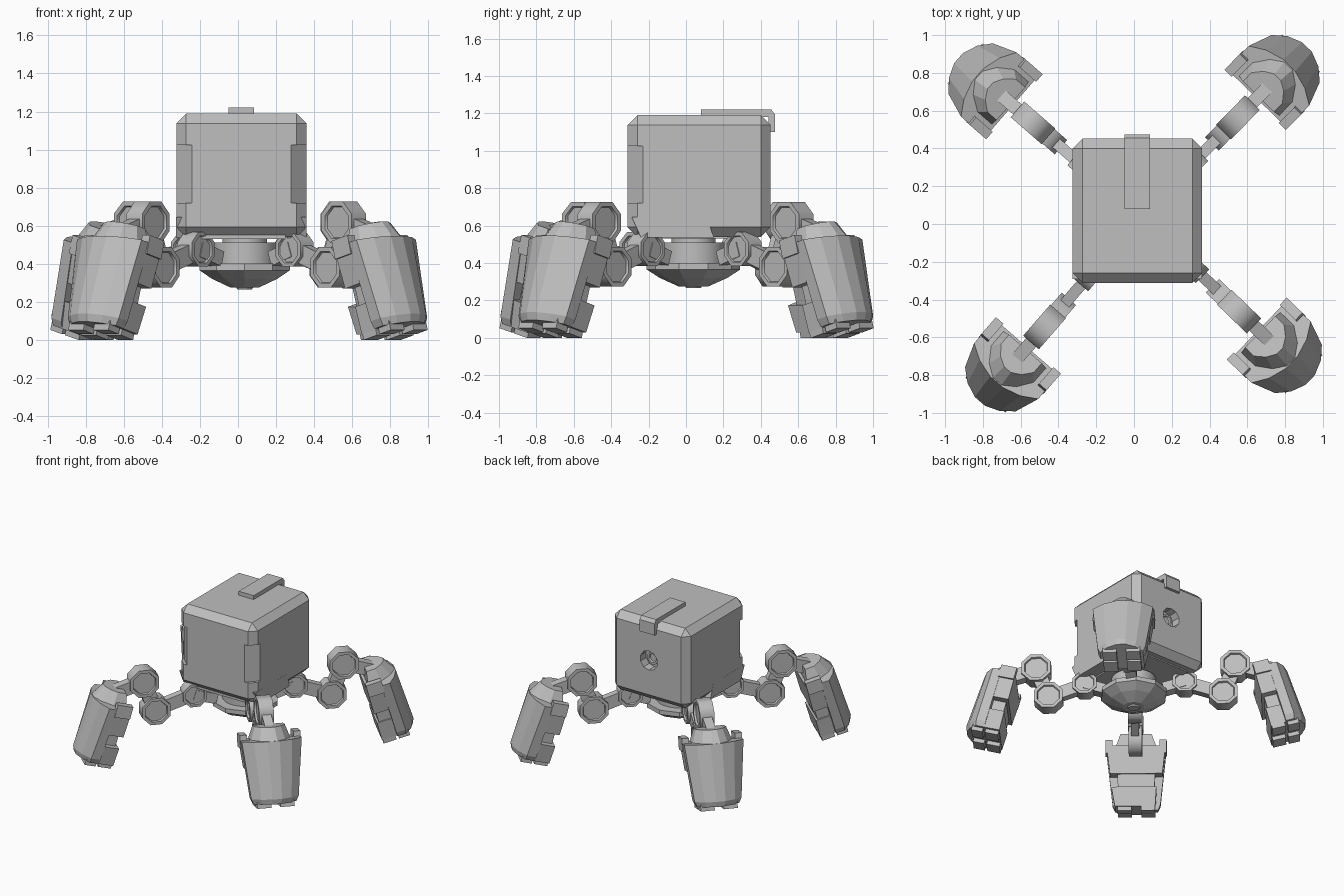
import bpy, bmesh
from math import pi, sin, cos, radians, atan2, hypot
from mathutils import Matrix, Vector

if "Cube" in bpy.data.objects:
    bpy.data.objects.remove(bpy.data.objects["Cube"])

grey = bpy.data.materials.new("plain_grey")
grey.use_nodes = True
grey.diffuse_color = (0.52, 0.52, 0.52, 1)
grey.node_tree.nodes["Principled BSDF"].inputs["Base Color"].default_value = grey.diffuse_color


def finish(name, bm, matrix=Matrix(), smooth=0):
    bmesh.ops.recalc_face_normals(bm, faces=bm.faces)
    bm.transform(matrix)
    mesh = bpy.data.meshes.new(name)
    bm.to_mesh(mesh)
    bm.free()
    mesh.materials.append(grey)
    obj = bpy.data.objects.new(name, mesh)
    bpy.context.collection.objects.link(obj)
    if smooth:
        bpy.ops.object.select_all(action="DESELECT")
        obj.select_set(True)
        bpy.context.view_layer.objects.active = obj
        bpy.ops.object.shade_smooth_by_angle(angle=radians(smooth))
    return obj


def loft(name, sections, matrix=Matrix(), smooth=0):
    """Skin a list of rings and cap both ends."""
    bm = bmesh.new()
    rings = [[bm.verts.new(p) for p in ring] for ring in sections]
    n = len(rings[0])
    for a, b in zip(rings, rings[1:]):
        for i in range(n):
            j = (i + 1) % n
            bm.faces.new((a[i], a[j], b[j], b[i]))
    bm.faces.new(rings[0])
    bm.faces.new(rings[-1])
    return finish(name, bm, matrix, smooth)


def rect(x0, x1, y0, y1, z):
    return [(x0, y0, z), (x1, y0, z), (x1, y1, z), (x0, y1, z)]


def box(name, x, y, z, matrix=Matrix()):
    return loft(name, [rect(*x, *y, z[0]), rect(*x, *y, z[1])], matrix)


def lathe(name, profile, sides, matrix=Matrix(), smooth=0):
    rings = [[(r * cos((i + .5) * 2 * pi / sides), r * sin((i + .5) * 2 * pi / sides), z)
              for i in range(sides)] for r, z in profile]
    return loft(name, rings, matrix, smooth)


def subtract(obj, cutter):
    cutter.hide_render = True
    cutter.hide_set(True)
    cut = obj.modifiers.new(cutter.name, "BOOLEAN")
    cut.object = cutter
    cut.solver = "EXACT"


# Cube body with chamfered edges
MID = 0.018
bm = bmesh.new()
bmesh.ops.create_cube(bm, size=1, matrix=Matrix.Translation((MID, .07, .865))
                      @ Matrix.Diagonal((.685, .765, .65, 1)))
bmesh.ops.bevel(bm, geom=bm.edges[:], offset=.052, segments=1, affect="EDGES")
body = finish("body_shell", bm)

# Round socket in the back
turn_back = Matrix.Translation((MID, .45, .87)) @ Matrix.Rotation(-pi / 2, 4, "X")
subtract(body, lathe("socket_cutter", [(.078, -.07), (.078, .05)], 10, turn_back))
lathe("socket_core", [(.05, -.08), (.05, -.045), (.035, -.045), (.03, -.06)], 10, turn_back)

# Wide flats cut into the front corners, and side skirts
for side, name in ((-1, "right"), (1, "left")):
    edge = MID + side * .3425
    tri = [(edge - side * .14, -.37), (edge + side * .06, -.37), (edge + side * .06, -.17)]
    subtract(body, loft(name + "_corner_cutter", [[(x, y, z) for x, y in tri] for z in (.72, 1.025)]))
    xs = sorted((MID + side * .24, MID + side * .343))
    loft(name + "_skirt", [rect(*xs, -.24, .15, .535), rect(*xs, -.29, .11, .645)])

# Underplate and top strap
box("body_underplate", (-.22, .25), (-.27, .36), (.53, .56))
box("top_strap", (-.05, .085), (.08, .455), (1.18, 1.222))
loft("strap_end", [rect(-.05, .085, .44, .475, 1.10), rect(-.05, .085, .44, .475, 1.195),
                   rect(-.05, .085, .44, .455, 1.222)])

# Hub under the body
HUB = Matrix.Translation((.035, .04, 0))
lathe("neck", [(.12, .50), (.12, .56)], 16, HUB, 30)
lathe("hub_drum", [(.168, .39), (.168, .51)], 24, HUB, 30)
lathe("hub_bowl", [(.08, .275), (.18, .32), (.25, .365), (.25, .40)], 10, HUB)
lathe("hub_cap", [(.04, .265), (.05, .28)], 12, HUB)


# Leg pieces: x runs outward along the leg, z is up
def joint(name, r, z, radius, thick, m):
    h = thick / 2
    profile = [(radius * .74, -h + .015), (radius * .78, -h), (radius, -h),
               (radius, h), (radius * .78, h), (radius * .74, h - .015)]
    place = m @ Matrix.Translation((r, 0, z)) @ Matrix.Rotation(pi / 2, 4, "X")
    lathe(name, profile, 8, place, 50)


def bar(name, a, b, width, height, m):
    d = Vector(b) - Vector(a)
    place = m @ Matrix.Translation((a[0], 0, a[1])) @ Matrix.Rotation(-atan2(d.y, d.x), 4, "Y")
    box(name, (0, hypot(*d)), (-width / 2, width / 2), (-height / 2, height / 2), place)


def shell_ring(u0, u1, w, h):
    half = [(u0, w), (u0 + (u1 - u0) * .45, w), (u0 + (u1 - u0) * .8, w * .64), (u1, w * .2)]
    return [(u, v, h) for u, v in half] + [(u, -v, h) for u, v in reversed(half)]


HIP, KNEE, ANKLE = (.37, .475), (.645, .38), (.735, .617)


def leg(tag, angle, reach):
    """Reach moves the knee and foot outward from the hub."""
    m = HUB @ Matrix.Rotation(radians(angle), 4, "Z")
    hip = (HIP[0] + reach / 2, HIP[1])
    knee = (KNEE[0] + reach, KNEE[1])
    ankle = (ANKLE[0] + reach, ANKLE[1])
    # Jointed arm
    bar(tag + "_hip_mount", (.22, .425), hip, .08, .08, m)
    joint(tag + "_hip_joint", *hip, .098, .10, m)
    bar(tag + "_inner_link", hip, knee, .06, .10, m)
    joint(tag + "_knee_joint", *knee, .115, .10, m)
    bar(tag + "_upright_link", knee, ankle, .06, .11, m)
    joint(tag + "_ankle_joint", *ankle, .118, .11, m)
    bar(tag + "_ankle_link", ankle, (.95 + reach, .55), .07, .10, m)

    # Leaning armoured foot
    f = m @ Matrix.Translation((1.12 + reach, 0, .07)) @ Matrix.Rotation(radians(-15), 4, "Y")
    loft(tag + "_foot_shell", [shell_ring(-.01, .135, .16, -.01), shell_ring(-.01, .15, .178, .03),
                               shell_ring(-.02, .125, .225, .46)], f)
    loft(tag + "_foot_top", [shell_ring(-.11, .123, .15, .455), shell_ring(-.09, .06, .115, .555)], f)
    loft(tag + "_foot_core", [rect(-.11, .02, -.13, .13, .0), rect(-.11, .02, -.15, .15, .46)], f)
    loft(tag + "_upper_plate", [rect(-.13, 0, -.195, .195, .24), rect(-.13, 0, -.22, .22, .455)], f)
    loft(tag + "_lower_plate", [rect(-.125, 0, -.14, .16, -.01), rect(-.125, 0, -.15, .185, .14)], f)
    for s in (-1, 1):
        box(tag + "_ear", (-.13, -.01), sorted((s * .175, s * .228)), (.40, .50), f)
        toe = sorted((s * .035, s * .14))
        box(tag + "_inner_toe", (-.12, -.02), toe, (-.042, .03), f)
        box(tag + "_outer_toe", (.0, .085), toe, (-.042, .03), f)


for tag, angle, reach in (("front_left", -44, -.01), ("back_left", 45.5, 0),
                          ("back_right", 139, .02), ("front_right", 229, .04)):
    leg(tag, angle, reach)
